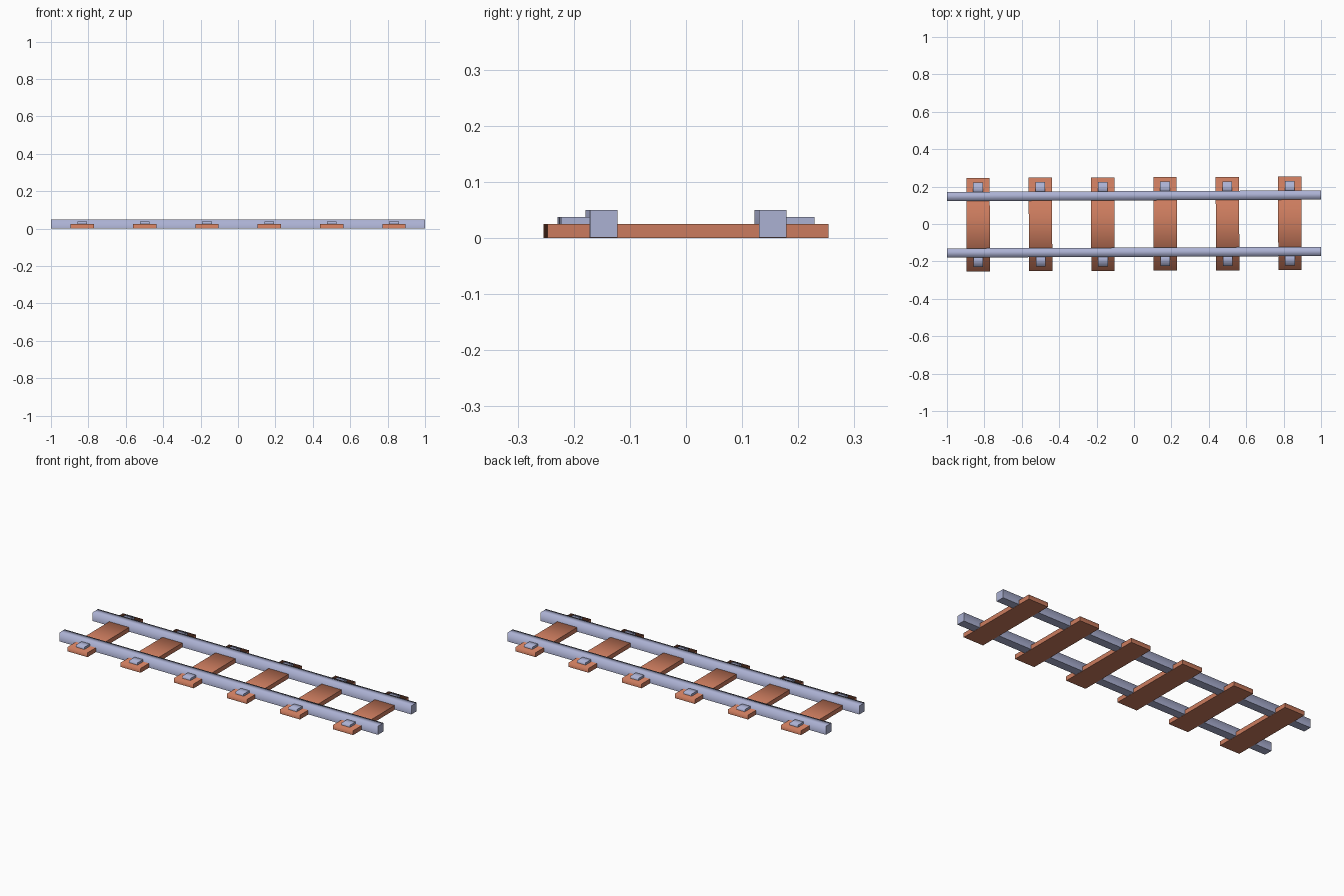
import bpy, bmesh
from mathutils import Matrix

if "Cube" in bpy.data.objects:
    bpy.data.objects.remove(bpy.data.objects["Cube"])

SKEW = Matrix.Rotation(0.004, 4, 'Z')   # whole track is turned very slightly


def material(name, rgb):
    m = bpy.data.materials.new(name)
    m.diffuse_color = (*rgb, 1)
    m.use_nodes = True
    m.node_tree.nodes["Principled BSDF"].inputs["Base Color"].default_value = m.diffuse_color
    return m


wood = material("brown_wood", (0.60, 0.20, 0.112))
metal = material("blue_grey_metal", (0.41, 0.44, 0.65))


def bar(name, x, y, z, mat):
    """Box from (min, max) ranges; the top blends smoothly into the y sides."""
    bm = bmesh.new()
    size = [r[1] - r[0] for r in (x, y, z)]
    mid = [(r[0] + r[1]) / 2 for r in (x, y, z)]
    bmesh.ops.create_cube(bm, size=1, matrix=SKEW @ Matrix.Translation(mid)
                          @ Matrix.Diagonal((*size, 1)))
    bm.normal_update()
    for f in bm.faces:
        f.smooth = True
    for e in bm.edges:
        normals = [f.normal for f in e.link_faces]
        e.smooth = (any(n.z > 0.9 for n in normals)
                    and any(abs(n.y) > 0.9 for n in normals))
    mesh = bpy.data.meshes.new(name)
    bm.to_mesh(mesh)
    bm.free()
    mesh.materials.append(mat)
    ob = bpy.data.objects.new(name, mesh)
    bpy.context.collection.objects.link(ob)


# Two long rails
for label, y in (("front", -0.151), ("back", 0.151)):
    bar(label + "_rail", (-1, 1), (y - 0.0245, y + 0.0245), (0.001, 0.05), metal)

# Six sleepers, each with a clip plate outside either rail
for i in range(6):
    x = (i - 2.5) / 3
    bar(f"sleeper_{i + 1}", (x - 0.0625, x + 0.0625), (-0.25, 0.25), (0, 0.025), wood)
    for label, y in (("front", (-0.226, -0.155)), ("back", (0.155, 0.226))):
        bar(f"{label}_clip_{i + 1}", (x - 0.026, x + 0.026), y, (0.024, 0.0375), metal)
